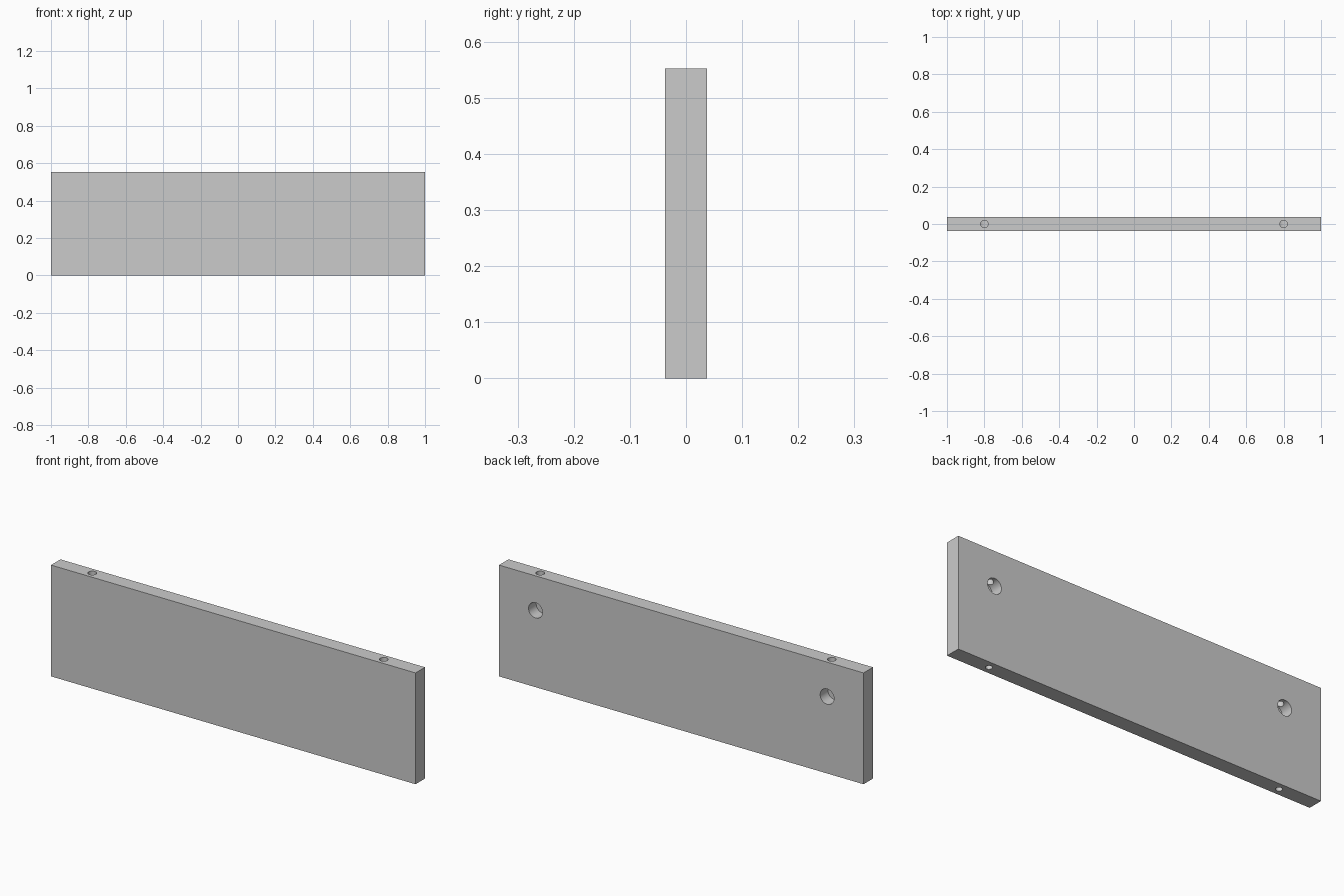
import bpy
from math import pi

if "Cube" in bpy.data.objects:
    bpy.data.objects.remove(bpy.data.objects["Cube"])

LENGTH, THICK, HEIGHT = 2.0, 0.074, 0.552
HOLE_X, CAM_Z = 0.8, 0.381

# Board
bpy.ops.mesh.primitive_cube_add(size=1, location=(0, 0, HEIGHT / 2))
board = bpy.context.object
board.name = "drilled_board"
board.scale = (LENGTH, THICK, HEIGHT)
bpy.ops.object.transform_apply(location=True, rotation=True, scale=True)


def drill(radius, depth, location, rotation=(0, 0, 0)):
    """Cut one round hole; location is the centre of the cutter."""
    bpy.ops.mesh.primitive_cylinder_add(vertices=48, radius=radius, depth=depth,
                                        location=location, rotation=rotation)
    cutter = bpy.context.object
    cutter.name = "drill_cutter"
    cutter.hide_render = True
    bpy.ops.object.select_all(action='DESELECT')
    board.select_set(True)
    bpy.context.view_layer.objects.active = board
    mod = board.modifiers.new("drill", 'BOOLEAN')
    mod.operation = 'DIFFERENCE'
    mod.solver = 'EXACT'
    mod.object = cutter
    bpy.ops.object.modifier_apply(modifier=mod.name)
    bpy.data.objects.remove(cutter, do_unlink=True)


for side in (-1, 1):
    x = side * HOLE_X
    # Blind cam-lock pocket in the back face
    drill(0.038, 0.12, (x, THICK / 2, CAM_Z), (pi / 2, 0, 0))
    # Bolt bore from the top edge into the pocket
    top = HEIGHT + 0.05
    drill(0.02, top - CAM_Z, (x, 0, (top + CAM_Z) / 2))
    # Small blind screw hole in the bottom edge
    drill(0.015, 0.12, (x, 0, 0))

# Round hole walls, crisp board edges
bpy.ops.object.select_all(action='DESELECT')
board.select_set(True)
bpy.context.view_layer.objects.active = board
bpy.ops.object.shade_smooth_by_angle(angle=pi / 6)
